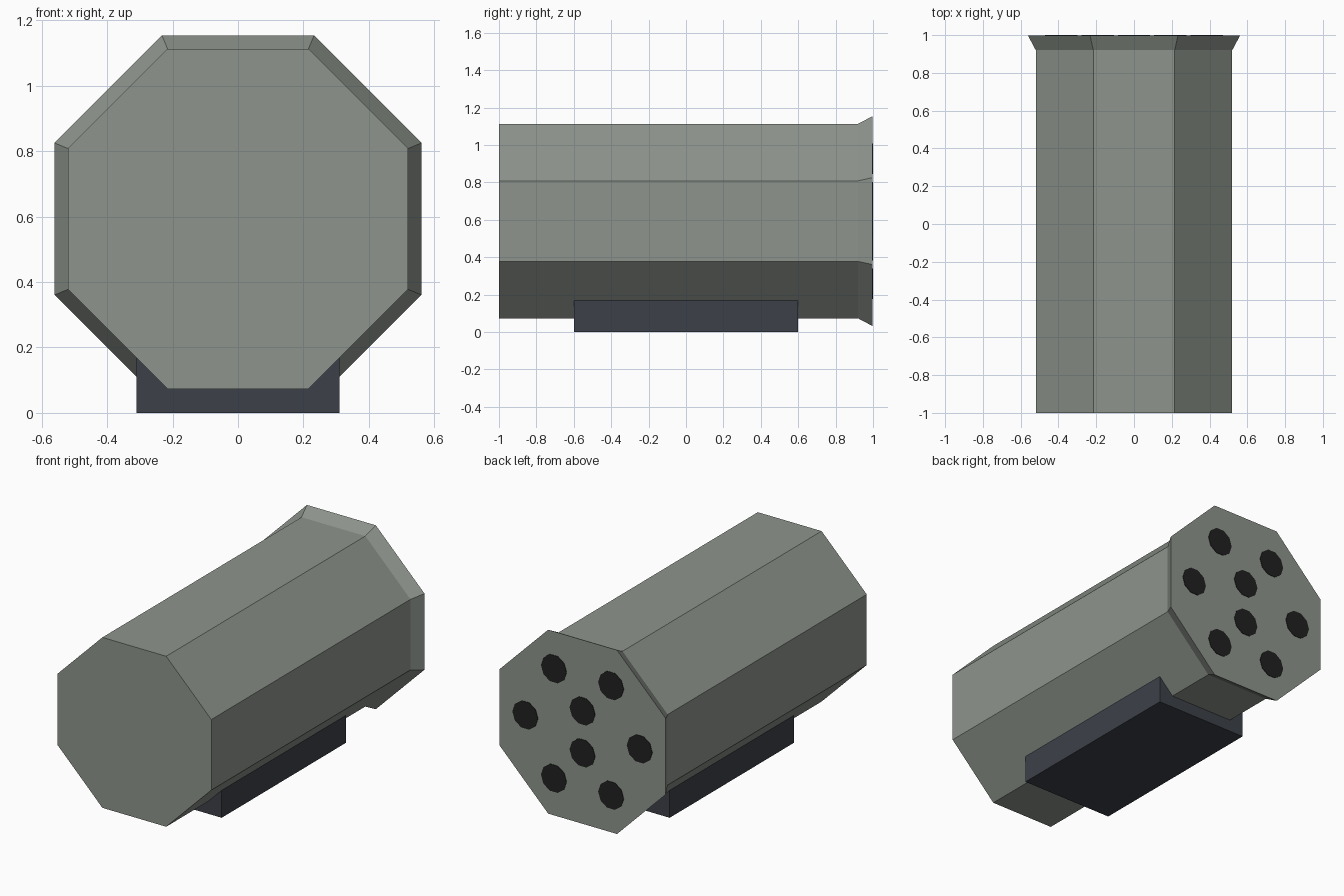
import bpy
import bmesh
from math import cos, sin, pi, radians

if "Cube" in bpy.data.objects:
    bpy.data.objects.remove(bpy.data.objects["Cube"])

CENTER_Z = 0.593


def material(name, color):
    mat = bpy.data.materials.new(name)
    mat.use_nodes = True
    rgba = (*color, 1)
    mat.diffuse_color = rgba
    mat.node_tree.nodes["Principled BSDF"].inputs["Base Color"].default_value = rgba
    return mat


def loft(name, sides, sections, mat, center=(0, 0), turn=0):
    """Closed prism along y; each section is (y, circumradius)."""
    bm = bmesh.new()
    rings = []
    for y, r in sections:
        angles = [turn + 2 * pi * i / sides for i in range(sides)]
        rings.append([bm.verts.new((center[0] + r * cos(a), y,
                                    center[1] + r * sin(a))) for a in angles])
    for lower, upper in zip(rings, rings[1:]):
        for i in range(sides):
            j = (i + 1) % sides
            bm.faces.new((lower[i], lower[j], upper[j], upper[i]))
    bm.faces.new(rings[0])
    bm.faces.new(rings[-1])
    bmesh.ops.recalc_face_normals(bm, faces=bm.faces)
    mesh = bpy.data.meshes.new(name)
    bm.to_mesh(mesh)
    bm.free()
    mesh.materials.append(mat)
    obj = bpy.data.objects.new(name, mesh)
    bpy.context.collection.objects.link(obj)
    return obj


body_grey = material("grey green", (0.27, 0.30, 0.264))
base_blue = material("dark slate", (0.046, 0.052, 0.066))
hole_black = material("near black", (0.015, 0.015, 0.015))

# Octagonal housing with a flared rear rim
flat = cos(pi / 8)
loft("housing", 8, [(-1, 0.52 / flat), (0.92, 0.52 / flat), (0.997, 0.561 / flat)],
     body_grey, (0, CENTER_Z), pi / 8)

# Mounting block underneath
bpy.ops.mesh.primitive_cube_add(size=1, location=(0, 0, 0.085))
block = bpy.context.object
block.name = "mounting_block"
block.scale = (0.62, 1.2, 0.17)
bpy.ops.object.transform_apply(location=False, rotation=False, scale=True)
block.data.materials.append(base_blue)

# Tube openings: a ring of six and a central pair
spots = [(0.386 * cos(radians(60 * k)), 0.386 * sin(radians(60 * k))) for k in range(6)]
spots += [(0, 0.128), (0, -0.128)]
for n, (x, z) in enumerate(spots, 1):
    loft(f"tube_opening_{n}", 10, [(0.994, 0.086), (1.0, 0.086)],
         hole_black, (x, CENTER_Z + z))
